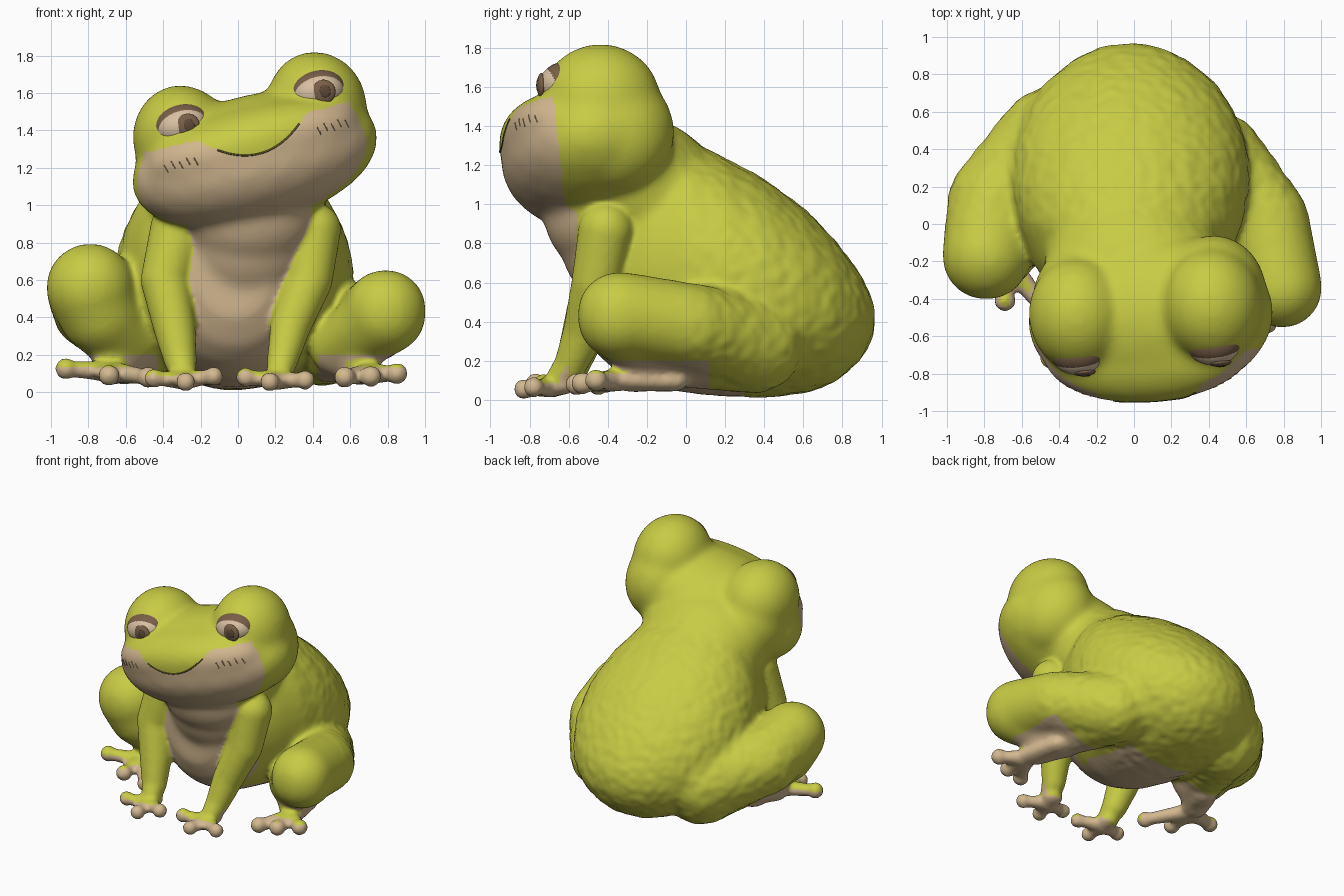
import bpy, bmesh, math
from mathutils import Matrix, Vector, noise

if "Cube" in bpy.data.objects:
    bpy.data.objects.remove(bpy.data.objects["Cube"])


def material(name, rgb):
    m = bpy.data.materials.new(name)
    m.use_nodes = True
    m.diffuse_color = (*rgb, 1)
    m.node_tree.nodes["Principled BSDF"].inputs["Base Color"].default_value = (*rgb, 1)
    return m


GREEN = material("leaf green", (0.58, 0.60, 0.058))
TAN = material("warm tan", (0.65, 0.48, 0.28))
EYE = material("eye cream", (0.69, 0.53, 0.36))
IRIS = material("iris brown", (0.19, 0.115, 0.065))
PUPIL = material("pupil brown", (0.11, 0.065, 0.037))
LINE = material("mouth line olive", (0.13, 0.11, 0.03))
FRECKLE = material("cheek crease tan", (0.33, 0.23, 0.13))

# Head frame: rolled so its left side is higher, turned slightly
HEAD = (Matrix.Translation((0.08, -0.5, 1.28)) @ Matrix.Rotation(math.radians(4), 4, 'Z')
        @ Matrix.Rotation(math.radians(-14), 4, 'Y'))
HEAD_INV = HEAD.inverted()


def blob(bm, centre, radii, frame=Matrix(), detail=3):
    m = frame @ Matrix.Translation(centre) @ Matrix.Diagonal((*radii, 1))
    bmesh.ops.create_icosphere(bm, subdivisions=detail, radius=1, matrix=m)


def limb(bm, points, flat=1.0):
    """Tapered chain of overlapping balls; points are (x, y, z, radius)."""
    balls = []
    for a, b in zip(points, points[1:]):
        a, b = Vector(a), Vector(b)
        steps = max(2, int((b - a).length / (0.2 * min(a[3], b[3]))))
        for i in range(steps + 1):
            p = a.lerp(b, i / steps)
            blob(bm, p[:3], (p[3], p[3], p[3] * flat))
            balls.append((Vector(p[:3]), p[3]))
    return balls


def loft(bm, sections, sides=32):
    """Closed loft along y; sections are (y, bottom, top, half width)."""
    rings = []
    for y, low, high, w in sections:
        ring = []
        for i in range(sides):
            a = math.tau * i / sides
            ring.append(bm.verts.new((-0.02 + w * math.cos(a), y,
                                      (low + high) / 2 + (high - low) / 2 * math.sin(a))))
        rings.append(ring)
    for r, s in zip(rings, rings[1:]):
        for i in range(sides):
            j = (i + 1) % sides
            bm.faces.new((r[i], r[j], s[j], s[i]))
    bm.faces.new(rings[0][::-1])
    bm.faces.new(rings[-1])


def finish(name, bm, mats):
    bmesh.ops.recalc_face_normals(bm, faces=bm.faces)
    me = bpy.data.meshes.new(name)
    bm.to_mesh(me)
    bm.free()
    ob = bpy.data.objects.new(name, me)
    bpy.context.collection.objects.link(ob)
    for m in mats:
        me.materials.append(m)
    me.shade_smooth()
    return ob


def fuse(ob, voxel, rounds, swell):
    """Merge the overlapping volumes of an object into one soft skin."""
    mod = ob.modifiers.new("fuse", 'REMESH')
    mod.mode = 'VOXEL'
    mod.voxel_size = voxel
    mod = ob.modifiers.new("soften", 'SMOOTH')
    mod.factor = 0.5
    mod.iterations = rounds
    mod = ob.modifiers.new("swell", 'DISPLACE')
    mod.strength = swell
    mod.mid_level = 0
    bpy.context.view_layer.update()
    mesh = bpy.data.meshes.new_from_object(ob.evaluated_get(bpy.context.evaluated_depsgraph_get()))
    ob.modifiers.clear()
    return mesh


bm = bmesh.new()

# Torso
loft(bm, [(-0.53, 0.40, 0.90, 0.20), (-0.46, 0.25, 1.02, 0.32), (-0.36, 0.16, 1.15, 0.42),
          (-0.2, 0.08, 1.28, 0.51), (0, 0.045, 1.32, 0.59), (0.2, 0.025, 1.23, 0.63),
          (0.4, 0.02, 1.12, 0.62), (0.6, 0.04, 0.97, 0.55), (0.75, 0.09, 0.82, 0.45),
          (0.87, 0.19, 0.66, 0.30), (0.93, 0.28, 0.55, 0.18), (0.955, 0.36, 0.47, 0.07)])

# Neck and throat
blob(bm, (0.0, -0.25, 1.08), (0.48, 0.40, 0.36))
blob(bm, (0.05, -0.38, 0.85), (0.34, 0.26, 0.36))
blob(bm, (0.06, -0.42, 0.95), (0.36, 0.30, 0.30))

# Head, muzzle, eye mounds and the swelling behind them
blob(bm, (0, 0, -0.04), (0.67, 0.44, 0.34), HEAD)
blob(bm, (0, -0.17, 0.05), (0.58, 0.28, 0.20), HEAD)
for s in (-1, 1):
    blob(bm, (0.025 + s * 0.37, 0.04, 0.16), (0.26, 0.30, 0.285), HEAD)
    blob(bm, (0.01 + s * 0.36, 0.10, 0), (0.27, 0.31, 0.31), HEAD)

# Hind legs: thigh, folded shin, underside and ankle
limb(bm, [(0.45, 0.35, 0.28, 0.24), (0.72, 0.02, 0.38, 0.21), (0.79, -0.34, 0.44, 0.21)])
limb(bm, [(0.79, -0.34, 0.42, 0.21), (0.72, -0.28, 0.36, 0.19), (0.55, -0.12, 0.24, 0.16)])
limb(bm, [(0.45, 0.35, 0.26, 0.22), (0.55, -0.02, 0.22, 0.15), (0.66, -0.28, 0.13, 0.09)])
limb(bm, [(-0.45, 0.45, 0.34, 0.27), (-0.75, 0.12, 0.46, 0.24), (-0.79, -0.17, 0.56, 0.23)])
limb(bm, [(-0.79, -0.17, 0.54, 0.22), (-0.74, -0.14, 0.42, 0.21), (-0.60, -0.02, 0.28, 0.18)])
limb(bm, [(-0.45, 0.45, 0.28, 0.24), (-0.57, 0.08, 0.24, 0.16), (-0.68, -0.14, 0.13, 0.09)])

# Soften the large forms first, so the paws keep their detail
core = finish("core_form", bm, [])
soft_core = fuse(core, 0.025, 14, 0.008)
bpy.data.objects.remove(core)
bm = bmesh.new()
bm.from_mesh(soft_core)

# Arms
arms = limb(bm, [(-0.32, -0.40, 0.87, 0.15), (-0.39, -0.45, 0.6, 0.13), (-0.34, -0.52, 0.35, 0.112),
                 (-0.31, -0.58, 0.18, 0.088), (-0.29, -0.65, 0.09, 0.065)])
arms += limb(bm, [(0.41, -0.41, 0.87, 0.14), (0.38, -0.46, 0.6, 0.125), (0.28, -0.52, 0.35, 0.107),
                  (0.24, -0.59, 0.18, 0.083), (0.22, -0.66, 0.09, 0.065)])


# Hands and feet: palm, web, toes and round toe tips
def paw(palm, root, tips, r):
    limb(bm, [(*palm, r * 1.9), (*root, r * 1.9)], 0.65)
    web = (Vector(root) * 2 + sum((Vector(t) for t in tips), Vector()) / 3) / 3
    blob(bm, web, (r * 2.7, r * 2.2, r * 0.9))
    for t in tips:
        limb(bm, [(*root, r * 1.5), (*t, r)], 0.9)
        blob(bm, t, (r * 1.35,) * 3)


paw((-0.29, -0.63, 0.075), (-0.29, -0.68, 0.065),
    [(-0.45, -0.72, 0.075), (-0.28, -0.83, 0.055), (-0.13, -0.77, 0.085)], 0.038)
paw((0.22, -0.63, 0.075), (0.21, -0.69, 0.065),
    [(0.04, -0.73, 0.08), (0.17, -0.83, 0.055), (0.36, -0.78, 0.065)], 0.038)
paw((0.64, -0.07, 0.095), (0.70, -0.36, 0.10),
    [(0.57, -0.56, 0.08), (0.71, -0.53, 0.085), (0.85, -0.46, 0.10)], 0.042)
paw((-0.60, 0.05, 0.095), (-0.68, -0.2, 0.11),
    [(-0.92, -0.27, 0.125), (-0.69, -0.41, 0.09), (-0.48, -0.45, 0.08)], 0.042)

# Fuse everything into one skin
body = finish("frog_body", bm, [GREEN, TAN])
skin = fuse(body, 0.016, 7, 0.002)
body.data = skin

# Warty back and flat soles
bm = bmesh.new()
bm.from_mesh(skin)
bm.normal_update()
for v in bm.verts:
    k = min(1, max(0, (v.co.y + 0.1) * 4))
    v.co += v.normal * k * 0.006 * noise.noise(v.co * 16)
    v.co.z = max(v.co.z, 0)


def lip(x):
    return -0.005 + 1.65 * x * x


def is_tan(p, n):
    q = HEAD_INV @ p
    if p.z > 0.88 and p.y < -0.66 + 0.1 * (1.4 - p.z):            # jaw and cheeks
        return q.z < min(0.145, lip(q.x))
    if p.z < 0.17 and p.y < -0.6 and abs(p.x) < 0.55:             # hands
        return p.z < 0.085 or p.y < -0.76 or n.z < -0.2 or n.y > 0.7
    if p.z < 0.2 and p.y < 0.12 and abs(p.x) > 0.43:              # feet
        return p.z < 0.135 or n.z < -0.2
    if abs(p.x - 0.06) < 0.33 and p.z < 1.05:                     # throat and belly
        if p.y < -0.3 and (n.y < -0.15 or n.z < -0.4):
            return min((p - c).length - r for c, r in arms) > 0.012
        return p.y < 0.3 and abs(p.x) < 0.28 and n.z < -0.75
    return False


for f in bm.faces:
    f.smooth = True
    f.material_index = int(is_tan(f.calc_center_median(), f.normal))
bm.to_mesh(skin)
bm.free()

# Eyes: dark rim, ball, iris and pupil
for side, x in (("right", -0.345), ("left", 0.405)):
    for part, mat, centre, radii in (
            ("eye_rim", IRIS, (x, -0.16, 0.24), (0.148, 0.11, 0.112)),
            ("eyeball", EYE, (x, -0.17, 0.235), (0.142, 0.11, 0.106)),
            ("iris", IRIS, (x + 0.025, -0.266, 0.23), (0.062, 0.022, 0.064)),
            ("pupil", PUPIL, (x + 0.03, -0.284, 0.23), (0.03, 0.008, 0.032))):
        bm = bmesh.new()
        blob(bm, centre, radii, HEAD, 4)
        finish(f"{side}_{part}", bm, [mat])


# Thin lines laid on the face
def face_line(name, mat, points, width):
    cu = bpy.data.curves.new(name, 'CURVE')
    cu.dimensions = '3D'
    cu.bevel_depth = width
    sp = cu.splines.new('POLY')
    sp.points.add(len(points) - 1)
    for pt, (x, z) in zip(sp.points, points):
        hit, loc, _, _ = body.ray_cast(HEAD @ Vector((x, -1, z)), HEAD.to_3x3() @ Vector((0, 1, 0)))
        pt.co = (*loc, 1)
    cu.materials.append(mat)
    bpy.context.collection.objects.link(bpy.data.objects.new(name, cu))


bpy.context.view_layer.update()
mouth = [-0.21 + 0.02 * i for i in range(24)]
face_line("mouth_line", LINE, [(x, lip(x)) for x in mouth], 0.005)
for side, s in (("right", -1), ("left", 1)):
    for i in range(5):
        x = s * (0.34 + 0.04 * i)
        z = 0.035 + 0.012 * (i % 2)
        face_line(f"{side}_cheek_crease", FRECKLE,
                  [(x, z + 0.022), (x + 0.006, z), (x + 0.012, z - 0.022)], 0.003)
